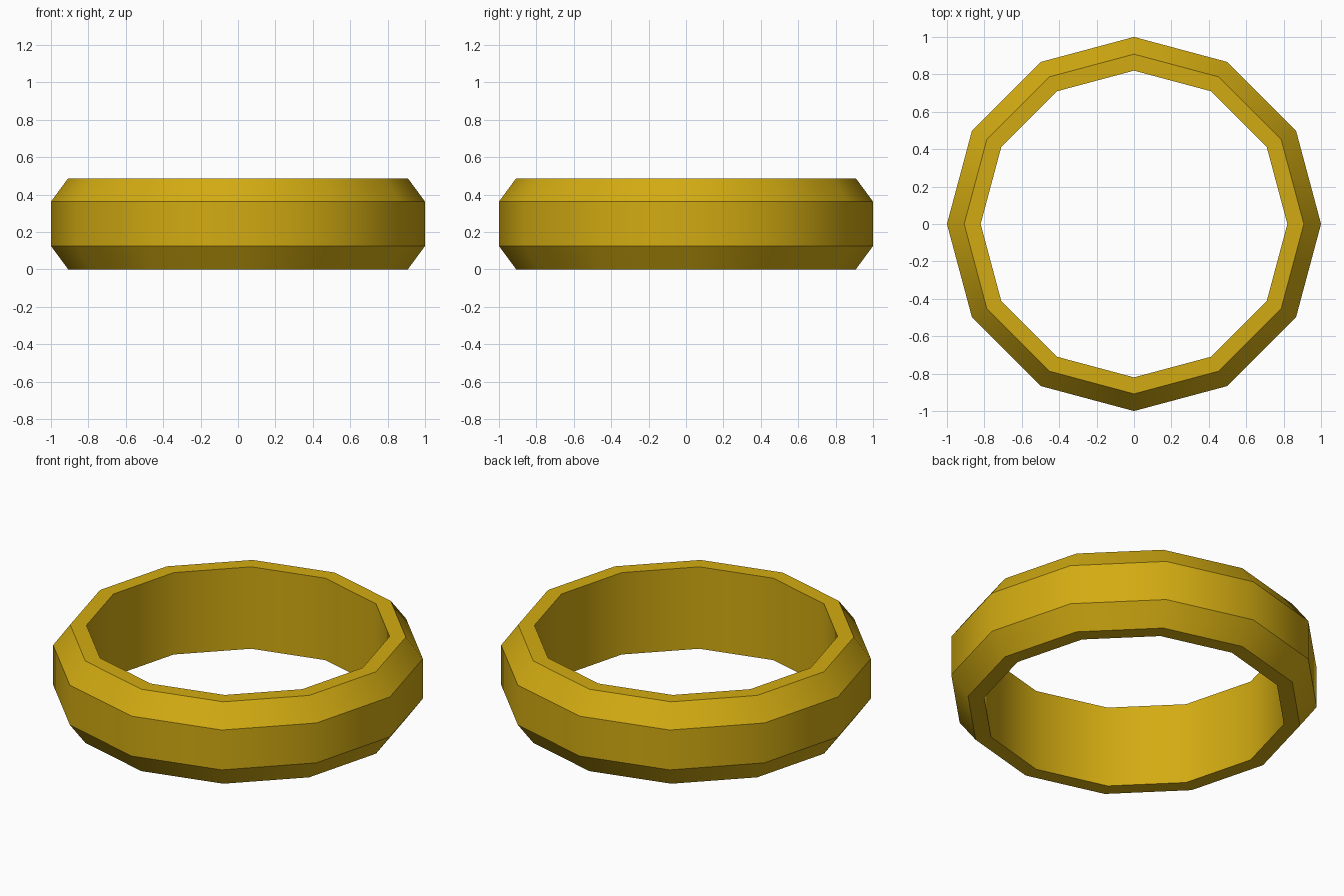
import bpy, bmesh, math

if "Cube" in bpy.data.objects:
    bpy.data.objects.remove(bpy.data.objects["Cube"])

SIDES = 12
# Cross-section of the band: (radius, height)
PROFILE = [(0.82, 0.0), (0.908, 0.0), (1.0, 0.125), (1.0, 0.362), (0.908, 0.487), (0.82, 0.487)]

gold = bpy.data.materials.new("gold")
gold.diffuse_color = (0.65, 0.41, 0.006, 1)
gold.use_nodes = True
gold.node_tree.nodes["Principled BSDF"].inputs["Base Color"].default_value = gold.diffuse_color

# Ring band: sweep the profile around z
bm = bmesh.new()
rings = []
for i in range(SIDES):
    a = 2 * math.pi * i / SIDES
    rings.append([bm.verts.new((r * math.cos(a), r * math.sin(a), z)) for r, z in PROFILE])
n = len(PROFILE)
for i in range(SIDES):
    a, b = rings[i], rings[(i + 1) % SIDES]
    for j in range(n):
        k = (j + 1) % n
        bm.faces.new((a[j], b[j], b[k], a[k]))
bmesh.ops.recalc_face_normals(bm, faces=bm.faces)

mesh = bpy.data.meshes.new("ring_band")
bm.to_mesh(mesh)
bm.free()
mesh.materials.append(gold)
ring = bpy.data.objects.new("ring_band", mesh)
bpy.context.collection.objects.link(ring)

# Smooth around the band, sharp at the chamfers
bpy.context.view_layer.objects.active = ring
ring.select_set(True)
bpy.ops.object.shade_smooth_by_angle(angle=math.radians(31))
